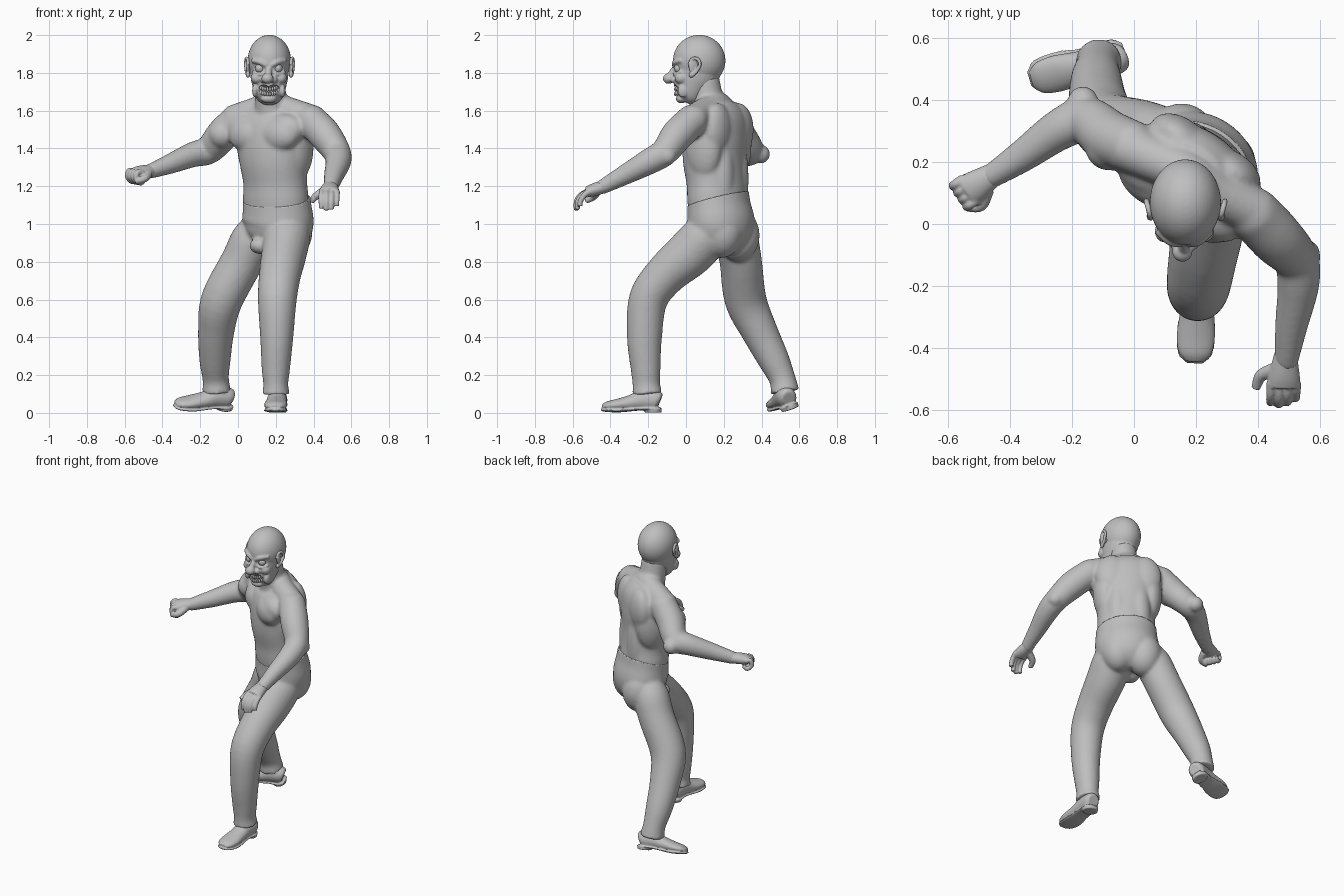
import bpy, bmesh, math
from mathutils import Vector, Matrix

cube = bpy.data.objects.get("Cube")
if cube:
    bpy.data.objects.remove(cube)

clay = bpy.data.materials.new("clay grey")
clay.use_nodes = True
clay.diffuse_color = (0.52, 0.52, 0.52, 1)
clay.node_tree.nodes["Principled BSDF"].inputs["Base Color"].default_value = (0.52, 0.52, 0.52, 1)
clay.node_tree.nodes["Principled BSDF"].inputs["Roughness"].default_value = 0.7

LEFT = Vector((math.cos(0.59), -math.sin(0.59), 0))    # body is yawed to its right
FWD = Vector((-math.sin(0.59), -math.cos(0.59), 0))
TURN = Matrix.Rotation(-0.59, 4, 'Z')


def spline(a, b, c, d, t):
    return 0.5 * (2*b + (c - a)*t + (2*a - 5*b + 4*c - d)*t*t + (3*b - a - 3*c + d)*t**3)


def tube(bm, stations, side=(1, 0, 0), sides=24, steps=5):
    """Loft ellipses through stations (x, y, z, half width, half depth)."""
    st = [Vector(s if len(s) == 5 else (*s, s[3])) for s in stations]
    st = [2*st[0] - st[1]] + st + [2*st[-1] - st[-2]]
    path = [spline(*st[i:i + 4], k/steps) for i in range(len(st) - 3) for k in range(steps)]
    path.append(st[-2])
    pos = [Vector(p[:3]) for p in path]
    rings = []
    for i, p in enumerate(path):
        tan = (pos[min(i + 1, len(pos) - 1)] - pos[max(i - 1, 0)]).normalized()
        u = Vector(side)
        u = (u - tan*u.dot(tan)).normalized()
        v = tan.cross(u)
        angles = [2*math.pi*k/sides for k in range(sides)]
        rings.append([bm.verts.new(pos[i] + u*p[3]*math.cos(a) + v*p[4]*math.sin(a)) for a in angles])
    for r, s in zip(rings, rings[1:]):
        for k in range(sides):
            j = (k + 1) % sides
            bm.faces.new((r[k], r[j], s[j], s[k]))
    bm.faces.new(rings[0][::-1])
    bm.faces.new(rings[-1])


def ball(bm, centre, size, rot=Matrix()):
    size = (size,)*3 if isinstance(size, (int, float)) else size
    m = Matrix.Translation(Vector(centre)) @ rot @ Matrix.Diagonal((*size, 1))
    bmesh.ops.create_uvsphere(bm, u_segments=40, v_segments=24, radius=1, matrix=m)


def finish(bm, name, voxel=0, smooth=0, cutter=None):
    """Turn the shells into one object, fused into a single skin if voxel is set."""
    bmesh.ops.recalc_face_normals(bm, faces=bm.faces)
    mesh = bpy.data.meshes.new(name)
    bm.to_mesh(mesh)
    bm.free()
    obj = bpy.data.objects.new(name, mesh)
    bpy.context.collection.objects.link(obj)
    if voxel:
        m = obj.modifiers.new("skin", 'REMESH')
        m.mode, m.voxel_size = 'VOXEL', voxel
        m = obj.modifiers.new("relax", 'SMOOTH')
        m.factor, m.iterations = 0.5, smooth
        if cutter:
            m = obj.modifiers.new("carve", 'BOOLEAN')
            m.operation, m.object = 'DIFFERENCE', cutter
        bpy.context.view_layer.update()
        baked = bpy.data.meshes.new_from_object(obj.evaluated_get(bpy.context.evaluated_depsgraph_get()))
        obj.modifiers.clear()
        obj.data = baked
    obj.data.materials.clear()
    obj.data.materials.append(clay)
    obj.data.shade_smooth()
    return obj


def on_body(centre, left, fwd, z):
    p = Vector(centre) + LEFT*left + FWD*fwd
    return (p.x, p.y, z)


# Torso with arms
bm = bmesh.new()
tube(bm, [(.2, .17, .98, .17, .13), (.2, .167, 1.12, .184, .147), (.197, .16, 1.22, .178, .147),
          (.187, .15, 1.34, .191, .155), (.183, .157, 1.46, .212, .155), (.185, .17, 1.56, .207, .135),
          (.18, .165, 1.64, .12, .088)], LEFT, 40)
tube(bm, [(.19, .15, 1.54, .11), (.175, .12, 1.64, .086), (.168, .095, 1.77, .08)])
tube(bm, [(-.03, .25, 1.55, .078), (.09, .2, 1.598, .072), (.18, .165, 1.635, .066),
          (.275, .1, 1.598, .072), (.4, .035, 1.55, .078)], (0, 0, 1))
chest = (.19, .16, 0)
for s in (-1, 1):
    ball(bm, on_body(chest, s*.098, .1, 1.47), (.115, .068, .088), TURN)       # pectoral
    ball(bm, on_body(chest, s*.125, .075, 1.5), (.11, .075, .085), TURN)       # outer chest
    ball(bm, on_body(chest, s*.1, -.075, 1.5), (.105, .066, .14), TURN)        # shoulder blade
    ball(bm, on_body(chest, s*.065, -.085, 1.24), (.07, .062, .24), TURN)      # back muscle
    ball(bm, on_body(chest, s*.14, -.015, 1.41), (.075, .105, .18), TURN)      # side muscle
right_arm = [(-.01, .25, 1.545, .086), (-.08, .28, 1.475, .088), (-.155, .335, 1.392, .076), (-.24, .305, 1.367, .067),
             (-.36, .22, 1.318, .053), (-.475, .145, 1.275, .038)]
left_arm = [(.39, .03, 1.545, .086), (.46, -.045, 1.472, .087), (.523, -.115, 1.38, .074), (.53, -.2, 1.328, .068),
            (.508, -.33, 1.257, .053), (.49, -.455, 1.19, .038)]
for arm, elbow in ((right_arm, (-.165, .395, 1.37)), (left_arm, (.553, -.1, 1.36))):
    tube(bm, arm, (0, 0, 1))
    ball(bm, arm[0][:3], .086)
    ball(bm, elbow, .05)
ball(bm, (-.08, .25, 1.475), .078)                                             # biceps
finish(bm, "torso_and_arms", .009, 11)

# Trousers: hips and two legs fused, waist cut on a slope
bm = bmesh.new()
tube(bm, [(.17, .19, .86, .1, .09), (.19, .19, .92, .165, .145), (.21, .187, 1.0, .198, .168), (.207, .174, 1.1, .191, .157),
          (.2, .166, 1.2, .186, .152), (.2, .162, 1.3, .186, .152)], LEFT, 40)
tube(bm, [(.25, .175, 1.04, .08), (.26, .115, .95, .12), (.245, .025, .85, .12, .127), (.222, -.11, .73, .111),
          (.208, -.2, .6, .103), (.205, -.22, .4, .088, .093), (.2, -.213, .22, .074, .078),
          (.2, -.21, .15, .066, .073), (.2, -.205, .1, .075, .081)])
tube(bm, [(.13, .23, 1.05, .06), (.08, .265, .93, .11), (.02, .29, .8, .112), (-.085, .315, .6, .111),
          (-.115, .385, .44, .097), (-.122, .465, .28, .083), (-.118, .51, .18, .07), (-.113, .525, .11, .077)])
for s, z in ((-1, .94), (1, .96)):
    ball(bm, on_body((.205, .215, 0), s*.08, -.02, z), (.11, .115, .14), TURN)
ball(bm, (.12, .105, .885), (.06, .06, .045), TURN)
trousers = finish(bm, "trousers", .009, 11)
bm = bmesh.new()
bm.from_mesh(trousers.data)
cut = bmesh.ops.bisect_plane(bm, geom=bm.verts[:] + bm.edges[:] + bm.faces[:], plane_co=(.2, 0, 1.085),
                             plane_no=(-.1, -.26, 1), clear_outer=True)
rim = [e for e in cut["geom_cut"] if isinstance(e, bmesh.types.BMEdge)]
bmesh.ops.contextual_create(bm, geom=rim)
bm.to_mesh(trousers.data)
bm.free()

# Head, with the mouth carved open
CX = .163
bm = bmesh.new()
for s in (-1, 0, 1):
    ball(bm, (CX + s*.03, -.068, 1.7 + abs(s)*.012), (.036, .04, .026))
mouth = finish(bm, "mouth_cutter", .005, 2)
mouth.hide_render = True
bm = bmesh.new()
ball(bm, (.166, .07, 1.865), (.115, .139, .136))
tube(bm, [(.165, .0, 1.643, .038, .035), (.165, .013, 1.672, .072, .07), (.166, .033, 1.74, .092, .105),
          (.166, .055, 1.8, .102, .125), (.166, .065, 1.87, .102, .125)], sides=32)
tube(bm, [(CX, -.05, 1.84, .014), (CX - .002, -.075, 1.8, .017), (CX - .005, -.09, 1.77, .022)])
ball(bm, (CX - .007, -.092, 1.77), (.032, .03, .028))
ball(bm, (CX, -.024, 1.663), (.042, .03, .024))
for s in (-1, 1):
    ball(bm, (CX + s*.028, -.066, 1.764), .018)                                 # nostril
    ball(bm, (CX + s*.062, -.024, 1.772), (.034, .036, .032))                   # cheek
    tube(bm, [(CX + s*.01, -.062, 1.838, .013), (CX + s*.045, -.056, 1.857, .015),
              (CX + s*.088, -.022, 1.865, .012)], (0, 0, 1))                    # brow
    tube(bm, [(CX + s*.02, -.06, 1.8, .008), (CX + s*.05, -.056, 1.792, .009),
              (CX + s*.085, -.026, 1.806, .009)], (0, 0, 1))                    # lower lid
    ball(bm, (CX + s*.073, -.015, 1.705), (.015, .03, .035))                    # mouth corner
finish(bm, "head", .005, 5, mouth)
bpy.data.objects.remove(mouth)

bm = bmesh.new()
for s in (-1, 1):
    ball(bm, (CX + s*.047, -.038, 1.824), .025)
finish(bm, "eyes")

bm = bmesh.new()
for z in (1.713, 1.688):
    for k in range(8):
        a = (k - 3.5)*.22
        ball(bm, (CX + .06*math.sin(a), .008 - .064*math.cos(a), z + .018*math.sin(a)**2), (.007, .007, .012))
finish(bm, "teeth")

for s, name in ((-1, "right_ear"), (1, "left_ear")):
    bm = bmesh.new()
    x = .167 + s*.112
    tilt = Matrix.Rotation(s*.35, 4, 'Z')
    ball(bm, (x, .04, 1.835), (.011, .028, .042), tilt)
    rim = [(x + s*.008 + s*.25*dy, .047 + dy, 1.833 + dz, .009) for dy, dz in
           ((-.03, .01), (-.015, .04), (.012, .042), (.027, .015), (.012, -.02), (-.012, -.045), (-.025, -.05))]
    tube(bm, rim, (1, 0, 0), 12)
    ball(bm, (x + s*.002, .028, 1.79), (.012, .014, .016))
    finish(bm, name, .004, 2)


# Hands: palm, bent fingers and a thumb
def hand(name, wrist, along, across, bends, thumb):
    bm = bmesh.new()
    w, d, s = Vector(wrist), Vector(along).normalized(), Vector(across).normalized()
    p1, p2 = w + d*.045, w + d*.085
    tube(bm, [(*(w - d*.03), .036, .035), (*p1, .05, .034), (*p2, .052, .028)], s)
    for k, bend in enumerate(bends):
        root = p2 + s*(k - 1.5)*.027 - d*.015
        joints = [root] + [root + d*f + Vector((0, 0, z)) for f, z in bend]
        tube(bm, [(*j, .0165 - i*.001) for i, j in enumerate(joints)], s, 12)
    tube(bm, [(*t, r) for t, r in zip(thumb, (.024, .02, .015))], (0, 0, 1), 12)
    finish(bm, name, .005, 2)


fist = [(.03, .006), (.04, -.024), (.012, -.053), (-.012, -.036)]
hand("right_fist", (-.47, .15, 1.28), (-.8, -.52, -.08), (.55, -.83, -.1), [fist]*4,
     [(-.475, .11, 1.265), (-.495, .06, 1.24), (-.545, .055, 1.225)])
relaxed = [[(.035 + e, -.008), (.058 + e, -.035), (.06 + e, -.045 - drop)] for e, drop in
           ((.008, .03), (.014, .035), (.006, .03), (-.01, .015))]
hand("left_hand", (.488, -.445, 1.195), (-.05, -.93, -.3), (1, -.05, -.1), relaxed,
     [(.455, -.47, 1.175), (.41, -.49, 1.145), (.393, -.53, 1.122)])


# Shoes: rounded upper, thin sole and heel block
def shoe(name, place):
    bm = bmesh.new()
    tube(bm, [(0, .062, .06, .037, .035), (0, .04, .067, .051, .055), (0, -.03, .067, .053, .055), (0, -.09, .054, .056, .042),
              (0, -.16, .043, .062, .032), (0, -.215, .037, .054, .024), (0, -.244, .032, .03, .012)])
    tube(bm, [(0, .0, .05, .047), (0, .0, .09, .046), (0, .003, .125, .042)])
    tube(bm, [(0, .07, .022, .034, .007), (0, .03, .022, .052, .009), (0, -.05, .021, .051, .009),
              (0, -.15, .013, .064, .01), (0, -.22, .015, .056, .01), (0, -.25, .018, .028, .007)])
    tube(bm, [(0, .027, .001, .048, .045), (0, .027, .024, .049, .045)])
    obj = finish(bm, name, .005, 2)
    obj.data.transform(place)


shoe("left_shoe", Matrix.Translation((.208, -.2, 0)) @ Matrix.Rotation(-.05, 4, 'Z'))
shoe("right_shoe", Matrix.Translation((-.1, .545, .018)) @ Matrix.Rotation(-1.28, 4, 'Z')
     @ Matrix.Rotation(.33, 4, 'Y'))
